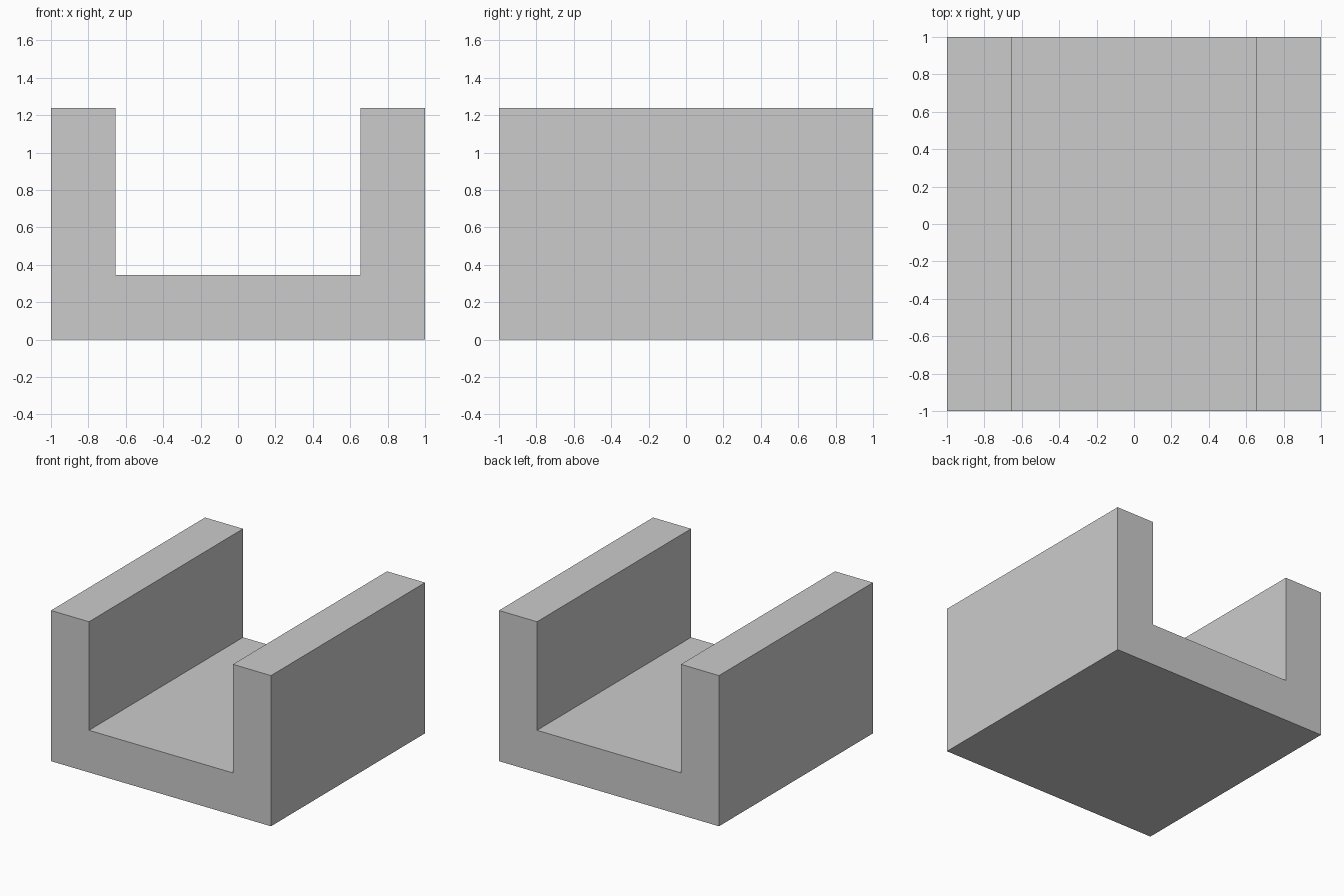
import bpy
import bmesh

if "Cube" in bpy.data.objects:
    bpy.data.objects.remove(bpy.data.objects["Cube"])

HALF, HEIGHT, WALL = 1.0, 1.238, 0.346
INNER = HALF - WALL

# U-shaped cross-section in the XZ plane, seen from the front
profile = [(-HALF, 0), (HALF, 0), (HALF, HEIGHT), (INNER, HEIGHT),
           (INNER, WALL), (-INNER, WALL), (-INNER, HEIGHT), (-HALF, HEIGHT)]

# Channel block: profile extruded from front to back
bm = bmesh.new()
front = bm.faces.new([bm.verts.new((x, -HALF, z)) for x, z in profile])
extruded = bmesh.ops.extrude_face_region(bm, geom=[front], use_keep_orig=True)["geom"]
back_verts = [v for v in extruded if isinstance(v, bmesh.types.BMVert)]
bmesh.ops.translate(bm, verts=back_verts, vec=(0, 2 * HALF, 0))
bmesh.ops.recalc_face_normals(bm, faces=bm.faces[:])

mesh = bpy.data.meshes.new("channel_block")
bm.to_mesh(mesh)
bm.free()
bpy.context.collection.objects.link(bpy.data.objects.new("channel_block", mesh))
